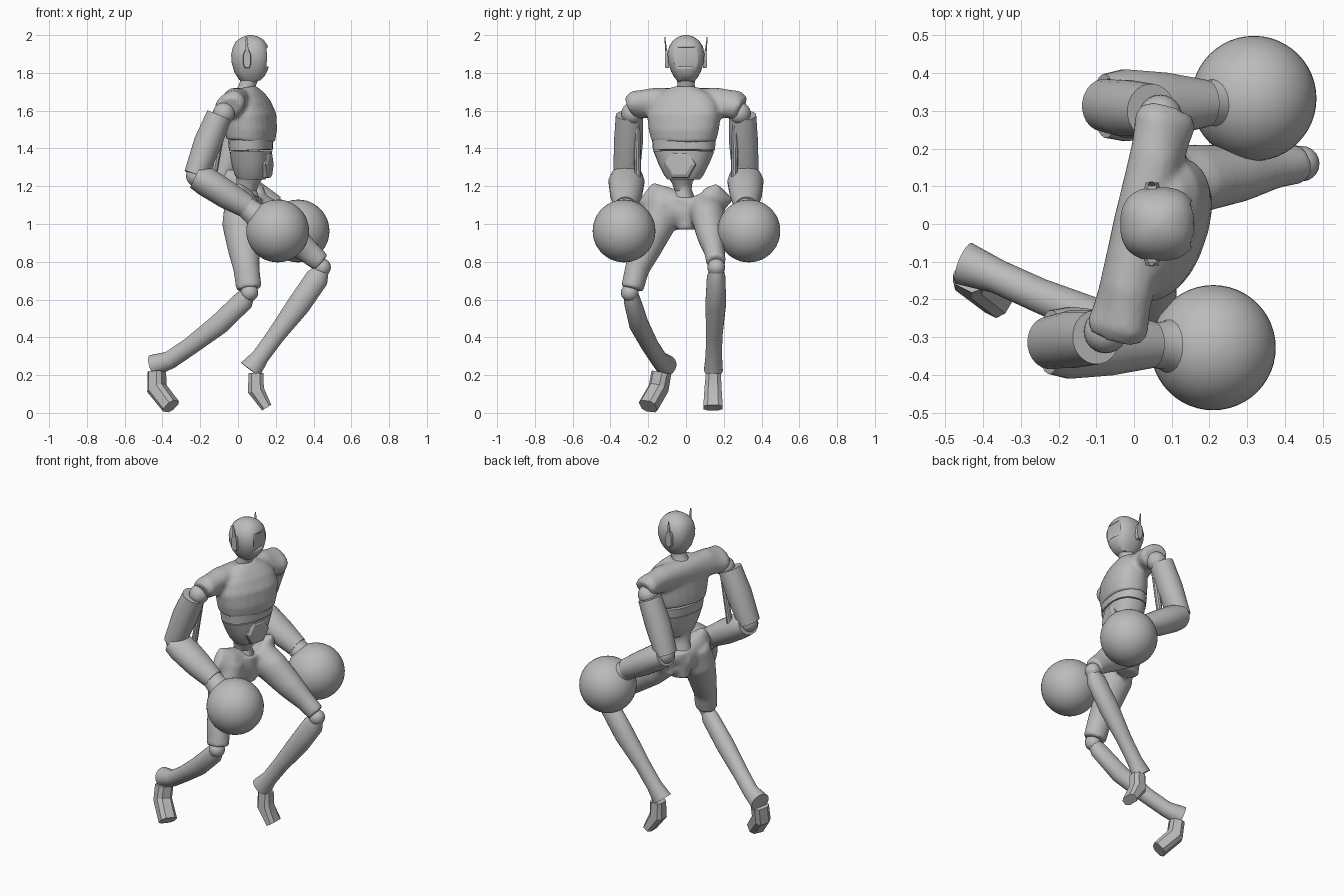
import bpy, bmesh, math
from mathutils import Vector, Matrix

cube = bpy.data.objects.get("Cube")
if cube:
    bpy.data.objects.remove(cube, do_unlink=True)

grey = bpy.data.materials.new("plain_grey")
grey.use_nodes = True
grey.diffuse_color = (0.5, 0.5, 0.5, 1)
grey.node_tree.nodes["Principled BSDF"].inputs["Base Color"].default_value = (0.5, 0.5, 0.5, 1)

TORSO = Matrix.Translation((0.02, 0, 0)) @ Matrix.Rotation(math.radians(-13), 4, 'Z')


def loft(bm, rings, sides=24, power=2.0, side_axis=(0, 1, 0)):
    """Skin rings of (x, y, z, depth radius, side radius) along their path."""
    pts = [Vector(r[:3]) for r in rings]
    loops = []
    for i, r in enumerate(rings):
        t = (pts[min(i + 1, len(pts) - 1)] - pts[max(i - 1, 0)]).normalized()
        side = Vector(side_axis)
        side = (side - t * side.dot(t)).normalized()
        front = side.cross(t)
        loop = []
        for k in range(sides):
            a = math.tau * (k + 0.5) / sides
            c, s = math.cos(a), math.sin(a)
            c = math.copysign(abs(c) ** (2 / power), c)
            s = math.copysign(abs(s) ** (2 / power), s)
            loop.append(bm.verts.new(pts[i] + front * c * r[3] + side * s * r[4]))
        loops.append(loop)
    for a, b in zip(loops, loops[1:]):
        for k in range(sides):
            n = (k + 1) % sides
            bm.faces.new((a[k], a[n], b[n], b[k]))
    bm.faces.new(loops[0][::-1])
    bm.faces.new(loops[-1])


def finish(name, bm, angle=35, matrix=None):
    bmesh.ops.recalc_face_normals(bm, faces=bm.faces)
    mesh = bpy.data.meshes.new(name)
    bm.to_mesh(mesh)
    bm.free()
    ob = bpy.data.objects.new(name, mesh)
    bpy.context.collection.objects.link(ob)
    mesh.materials.append(grey)
    if matrix:
        ob.matrix_world = matrix
    bpy.ops.object.select_all(action='DESELECT')
    ob.select_set(True)
    bpy.context.view_layer.objects.active = ob
    bpy.ops.object.shade_smooth_by_angle(angle=math.radians(angle))
    return ob


def part(name, *lofts, angle=35, matrix=None, **kw):
    bm = bmesh.new()
    for rings in lofts:
        loft(bm, rings, **kw)
    return finish(name, bm, angle, matrix)


def ball(name, centre, r, segments=32):
    bm = bmesh.new()
    bmesh.ops.create_uvsphere(bm, u_segments=segments, v_segments=segments // 2, radius=r,
                              matrix=Matrix.Translation(centre))
    return finish(name, bm, 60)


def box(name, centre, size):
    bm = bmesh.new()
    bmesh.ops.create_cube(bm, size=1, matrix=Matrix.Translation(centre) @ Matrix.Diagonal((*size, 1)))
    return finish(name, bm)


def melt(ob, voxel, rounds):
    """Fuse overlapping lofts into one smooth skin."""
    m = ob.modifiers.new("fuse", 'REMESH')
    m.mode, m.voxel_size, m.use_smooth_shade = 'VOXEL', voxel, True
    m = ob.modifiers.new("soften", 'SMOOTH')
    m.factor, m.iterations = 0.5, rounds


def stack(rows):
    """Upright rings from (z, x, depth, width)."""
    return [(x, 0, z, d, w) for z, x, d, w in rows]


# Head with recessed visor
head = part("head", stack([
    (1.752, .08, .04, .04), (1.775, .075, .07, .06), (1.81, .07, .09, .08),
    (1.86, .067, .102, .096), (1.9, .066, .103, .098), (1.94, .064, .093, .09),
    (1.97, .062, .075, .07), (1.99, .061, .045, .042), (2.0, .06, .012, .012)]), power=2.5)
cutter = box("visor_cutter", (.2, 0, 1.885), (.1, .12, .1))
cutter.hide_render = True
cutter.hide_viewport = True
cut = head.modifiers.new("visor_recess", 'BOOLEAN')
cut.object, cut.solver = cutter, 'EXACT'

# Ear pods with aerials
for label, s in (("left", 1), ("right", -1)):
    part(label + "_ear", [(.048, s * .09, 1.872, .022, .05), (.048, s * .11, 1.872, .019, .047)],
         sides=8, power=3, side_axis=(0, 0, 1))
    part(label + "_aerial", [(.048, s * .104, 1.9, .012, .006), (.045, s * .112, 1.99, .004, .002)], sides=6)

# Neck
part("neck", stack([(1.66, .03, .07, .075), (1.7, .04, .05, .052),
                    (1.74, .052, .043, .046), (1.79, .065, .05, .05)]))

# Chest fused with the shoulder yoke
chest = part("chest", stack([
    (1.44, .048, .118, .175), (1.5, .052, .124, .19), (1.57, .05, .12, .2),
    (1.63, .035, .105, .19), (1.68, .022, .085, .15), (1.72, .015, .06, .08)]),
    [(0, y, z, rz, rx) for y, z, rz, rx in (
        (-.305, 1.62, .07, .05), (-.28, 1.63, .085, .065), (-.18, 1.64, .08, .07), (0, 1.64, .08, .075),
        (.18, 1.64, .08, .07), (.28, 1.63, .085, .065), (.305, 1.62, .07, .05))],
    power=2.3, matrix=TORSO, side_axis=(.1, 1, 0))
melt(chest, .011, 4)

# Midriff band, abdomen, belly plate and waist
part("midriff_band", stack([(1.39, .05, .11, .165), (1.445, .048, .113, .17)]), power=2.3, matrix=TORSO)
part("abdomen", stack([(1.235, .052, .07, .085), (1.26, .052, .085, .105), (1.32, .052, .1, .135),
                       (1.385, .05, .106, .162)]), power=2.4, matrix=TORSO)
part("belly_plate", [(.1, 0, 1.315, .085, .09), (.148, 0, 1.315, .08, .085), (.158, 0, 1.315, .06, .066)],
     sides=6, angle=20, matrix=TORSO)
part("waist", [(.06, -.02, 1.26, .075, .08), (.05, -.02, 1.22, .06, .055),
               (.045, -.015, 1.18, .055, .045), (.045, -.01, 1.1, .08, .07)])

# Pelvis fused with both thighs
pelvis = part("pelvis_and_thighs",
    [(.0, -.215, 1.165, .025, .07), (.02, -.15, 1.12, .07, .09), (.045, 0, 1.07, .085, .1),
     (.075, .14, 1.12, .07, .09), (.1, .205, 1.17, .025, .07)],
    [(.05, 0, 1.14, .08, .09), (.05, 0, .97, .07, .05)],
    [(.02, -.11, 1.12, .09, .09), (.015, -.15, 1.0, .1, .095), (.03, -.21, .87, .085, .08),
     (.045, -.26, .76, .07, .065), (.058, -.285, .655, .068, .06)],
    [(.06, .1, 1.1, .09, .1), (.16, .12, 1.03, .105, .09), (.28, .135, .93, .085, .075),
     (.37, .15, .855, .065, .055), (.44, .16, .795, .055, .052)],
    side_axis=(.1, 1, .3))
melt(pelvis, .012, 7)

# Knees, shins and feet
ball("right_knee", (.06, -.298, .637), .047, 20)
ball("left_knee", (.445, .16, .77), .047, 20)
part("right_shin", [(.06, -.295, .635, .035, .035), (.03, -.285, .595, .055, .045),
                    (-.1, -.25, .47, .056, .052), (-.25, -.19, .355, .048, .046),
                    (-.36, -.14, .28, .048, .045), (-.45, -.105, .25, .058, .058)])
part("left_shin", [(.45, .16, .765, .035, .035), (.42, .16, .715, .062, .05),
                   (.32, .157, .57, .062, .055), (.2, .15, .41, .048, .043),
                   (.12, .147, .3, .046, .044), (.065, .145, .228, .062, .05)])
part("right_foot", [(-.43, -.13, .215, .045, .05), (-.43, -.145, .13, .05, .05), (-.355, -.2, .035, .045, .052)],
     sides=8, power=3, angle=25, side_axis=(.45, .9, 0))
part("left_foot", [(.095, .145, .21, .042, .042), (.095, .143, .12, .046, .048), (.152, .143, .028, .03, .054)],
     sides=8, power=3, angle=25)

# Arms, the same on both sides apart from a forward shift
for label, s, dx in (("left", 1, .145), ("right", -1, 0)):
    def at(*rings):
        return [(x + dx, s * y, *rest) for x, y, *rest in rings]
    ball(label + "_shoulder_joint", (-.075 + dx, s * .285, 1.585), .058, 24)
    part(label + "_upper_arm", at((-.1, .3, 1.575, .068, .072), (-.16, .305, 1.43, .075, .077),
                                  (-.225, .315, 1.26, .062, .07)))
    ball(label + "_elbow", (-.215 + dx, s * .315, 1.255), .06, 24)
    part(label + "_elbow_strut", at((-.08, .26, 1.53, .018, .018), (-.13, .255, 1.25, .018, .018)), sides=10)
    # Forearm sleeve, then wrist blending into the ball hand
    part(label + "_forearm", at((-.222, .313, 1.252, .068, .085), (-.17, .315, 1.225, .078, .096),
                                (-.06, .317, 1.155, .075, .085), (.05, .32, 1.09, .062, .062)))
    hx = .21 if s < 0 else .318
    wx = hx - dx
    part(label + "_wrist", at((.03, .32, 1.1, .058, .058), (.08, .322, 1.06, .062, .064),
                              (wx - .09, .326, 1.03, .09, .09), (wx - .04, .328, 1.0, .12, .12)))
    ball(label + "_hand_ball", (hx, s * (.328 if s < 0 else .333), .963), .166, 48)
